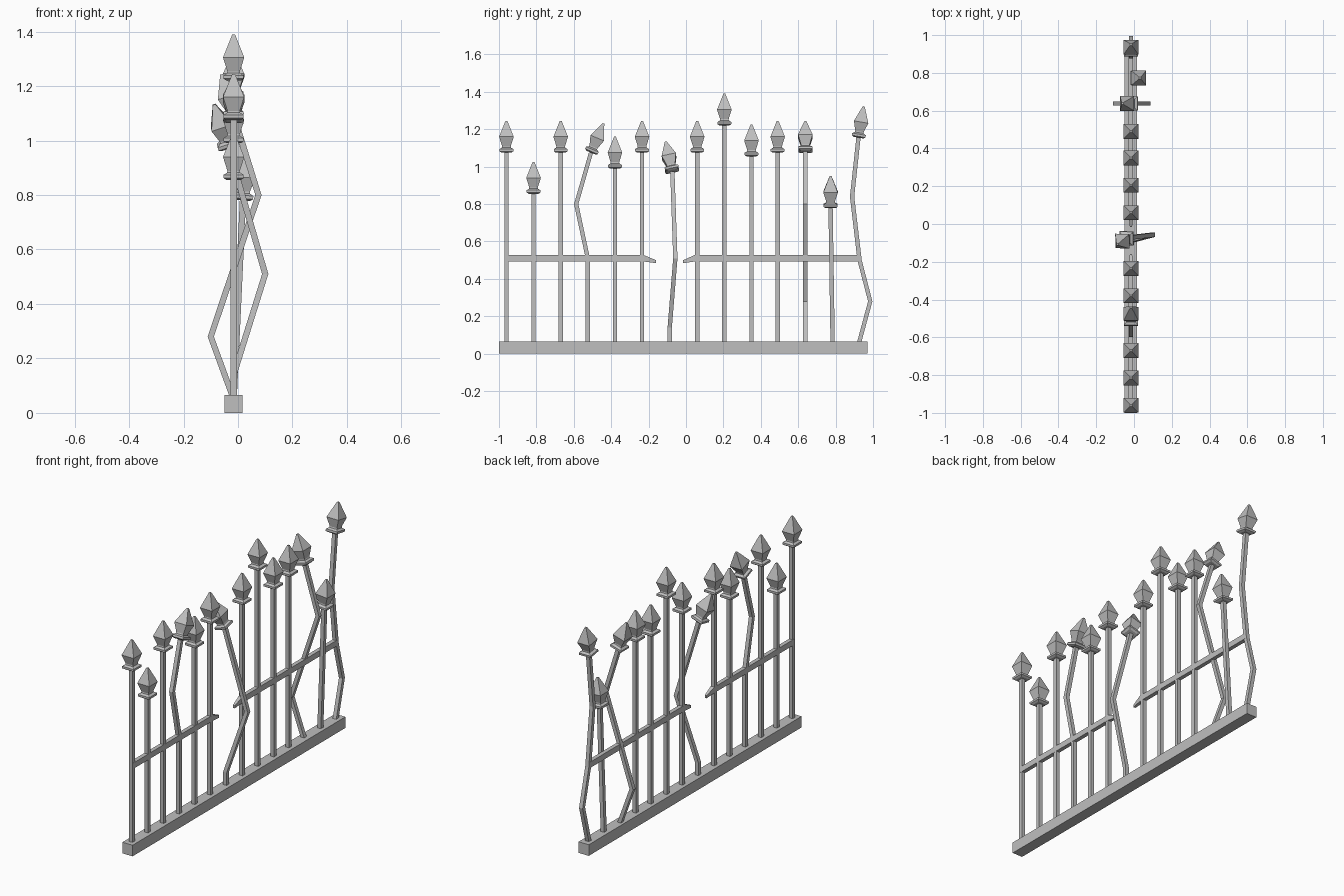
import bpy
import bmesh
from mathutils import Vector

cube = bpy.data.objects.get("Cube")
if cube:
    bpy.data.objects.remove(cube, do_unlink=True)

CX = -0.016        # centre plane of the fence
POST = 0.0115      # half width of a post
HEAD = 0.17        # length of a spear head

iron = bpy.data.materials.new("grey_iron")
iron.use_nodes = True
GREY = (0.52, 0.52, 0.52, 1)
iron.diffuse_color = GREY
iron.node_tree.nodes["Principled BSDF"].inputs["Base Color"].default_value = GREY


def loft(name, rings):
    """Skin a list of four-cornered rings and cap both ends."""
    bm = bmesh.new()
    loops = [[bm.verts.new(p) for p in ring] for ring in rings]
    for a, b in zip(loops, loops[1:]):
        for i in range(4):
            j = (i + 1) % 4
            bm.faces.new((a[i], a[j], b[j], b[i]))
    bm.faces.new(loops[0])
    bm.faces.new(loops[-1])
    bmesh.ops.recalc_face_normals(bm, faces=bm.faces)
    mesh = bpy.data.meshes.new(name)
    bm.to_mesh(mesh)
    bm.free()
    mesh.materials.append(iron)
    obj = bpy.data.objects.new(name, mesh)
    bpy.context.collection.objects.link(obj)
    return obj


def square(u, v, a, b):
    return [u * (a * s) + v * (b * t) for s, t in ((-1, -1), (1, -1), (1, 1), (-1, 1))]


X, Y, Z = Vector((1, 0, 0)), Vector((0, 1, 0)), Vector((0, 0, 1))

# Collar, neck and spear point: (height, half width)
HEAD_PROFILE = [(0, 0.026), (0.007, 0.037), (0.019, 0.037), (0.027, 0.024),
                (0.034, 0.023), (0.085, 0.039), (HEAD, 0.005)]


def spear_head(name, base, tip):
    turn = Z.rotation_difference(tip - base)
    rings = [[base + turn @ (p + Z * h) for p in square(X, Y, w, w)]
             for h, w in HEAD_PROFILE]
    loft(name, rings)


def post(name, path, tip):
    """Square bar along path, with a spear head aimed at tip."""
    pts = [Vector(p) for p in path]
    loft(name, [[p + q for q in square(X, Y, POST, POST)] for p in pts])
    spear_head(name + "_spear_head", pts[-1], Vector(tip))


def rail(name, sections):
    """Flat bar along y: (y, z, half width, half height)."""
    loft(name, [[Vector((CX, y, z)) + q for q in square(X, Z, w, h)]
                for y, z, w, h in sections])


# Ground beam
rail("base_beam", [(-1, 0.0325, 0.033, 0.0325), (0.97, 0.0325, 0.033, 0.0325)])

# Broken cross rails
rail("front_rail", [(-0.96, 0.51, 0.012, 0.017), (-0.225, 0.51, 0.012, 0.017),
                    (-0.16, 0.492, 0.006, 0.008)])
rail("back_rail", [(-0.015, 0.492, 0.006, 0.008), (0.045, 0.51, 0.012, 0.017),
                   (0.93, 0.51, 0.012, 0.017)])

# Straight posts: position along the fence and tip height
STRAIGHT = [(-0.96, 1.245), (-0.815, 1.025), (-0.67, 1.245), (-0.38, 1.16),
            (-0.235, 1.245), (0.06, 1.245), (0.205, 1.39), (0.35, 1.225),
            (0.49, 1.245)]
for n, (y, top) in enumerate(STRAIGHT, 1):
    post(f"straight_post_{n}", [(CX, y, 0.05), (CX, y, top - HEAD)], (CX, y, top))

# Bent posts
post("bent_post_sideways",
     [(CX, -0.525, 0.05), (CX, -0.525, 0.51), (CX, -0.587, 0.8), (CX, -0.508, 1.075)],
     (CX, -0.442, 1.23))
post("bent_post_middle",
     [(CX, -0.087, 0.05), (CX, -0.087, 0.14), (0.1, -0.057, 0.51), (-0.035, -0.073, 0.975)],
     (-0.087, -0.108, 1.13))
post("bent_post_zigzag",
     [(CX, 0.638, 0.05), (-0.1, 0.638, 0.28), (0.075, 0.638, 0.8), (-0.012, 0.638, 1.08)],
     (-0.06, 0.638, 1.24))
post("leaning_post",
     [(CX, 0.784, 0.05), (0.018, 0.773, 0.78)], (0.032, 0.773, 0.95))
post("bent_post_end",
     [(CX, 0.923, 0.05), (CX, 0.985, 0.28), (CX, 0.928, 0.5), (CX, 0.888, 0.84),
      (CX, 0.922, 1.155)], (CX, 0.95, 1.32))
